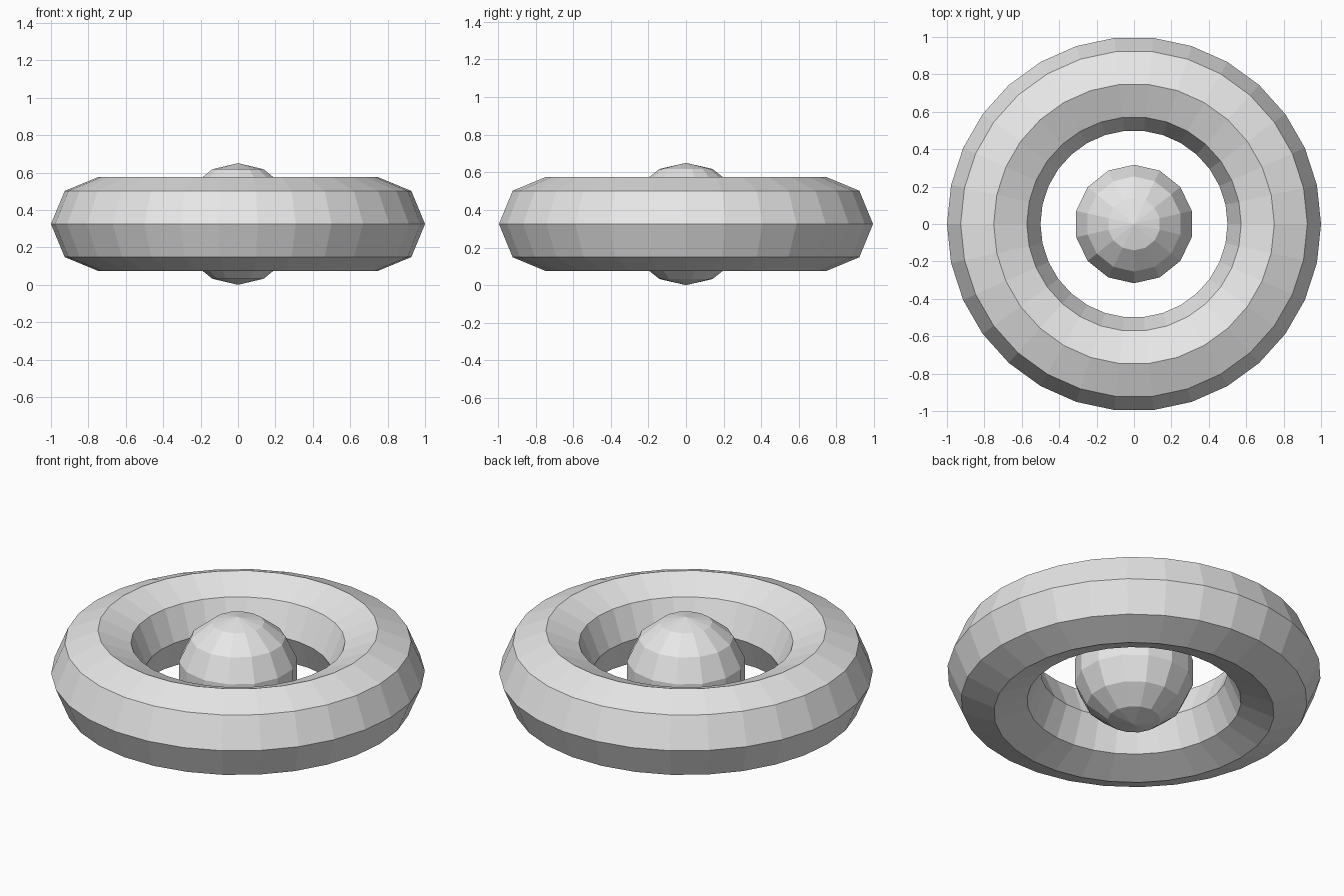
import bpy
import bmesh
from math import pi, sin, cos
from mathutils import Matrix, Vector

cube = bpy.data.objects.get("Cube")
if cube:
    bpy.data.objects.remove(cube, do_unlink=True)

CENTRE_Z = 0.325

grey = bpy.data.materials.new("light grey")
grey.use_nodes = True
colour = (0.8, 0.8, 0.8, 1)
grey.diffuse_color = colour
grey.node_tree.nodes["Principled BSDF"].inputs["Base Color"].default_value = colour


def lathe(name, profile, segments, start, closed):
    """Turn a radius/height profile around z into a flat-shaded solid."""
    bm = bmesh.new()
    turn = Matrix.Rotation(start, 3, "Z")
    verts = [bm.verts.new(turn @ Vector((r, 0, z))) for r, z in profile]
    pairs = list(zip(verts, verts[1:]))
    if closed:
        pairs.append((verts[-1], verts[0]))
    edges = [bm.edges.new(p) for p in pairs]
    bmesh.ops.spin(bm, geom=verts + edges, axis=(0, 0, 1), cent=(0, 0, 0),
                   angle=2 * pi, steps=segments, use_duplicate=False)
    bmesh.ops.remove_doubles(bm, verts=bm.verts, dist=0.0005)
    bmesh.ops.recalc_face_normals(bm, faces=bm.faces)
    mesh = bpy.data.meshes.new(name)
    bm.to_mesh(mesh)
    bm.free()
    mesh.materials.append(grey)
    obj = bpy.data.objects.new(name, mesh)
    obj.location.z = CENTRE_Z
    bpy.context.collection.objects.link(obj)
    return obj


# Outer ring: octagonal tube swept in a circle
tube = [(0.75 + 0.25 * cos(i * pi / 4), 0.25 * sin(i * pi / 4)) for i in range(8)]
lathe("outer_ring", tube, 30, 0, True)

# Centre ball: low-poly sphere with seven bands
arc = [(0.325 * sin(i * pi / 7), 0.325 * cos(i * pi / 7)) for i in range(8)]
lathe("centre_ball", arc, 14, pi / 2, False)
